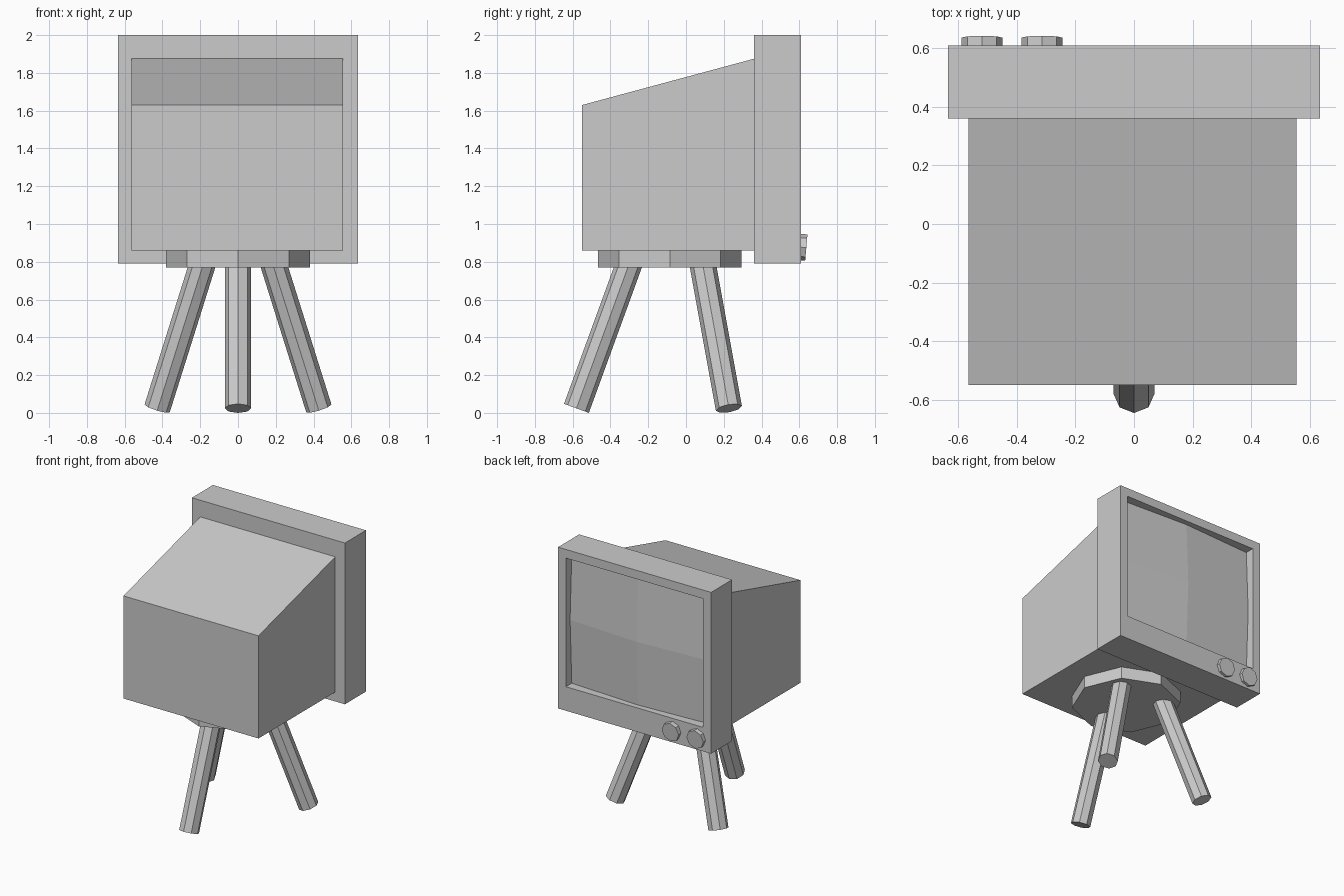
import bpy, bmesh, math
from mathutils import Vector, Matrix

if "Cube" in bpy.data.objects:
    bpy.data.objects.remove(bpy.data.objects["Cube"])


def finish(name, bm):
    bmesh.ops.recalc_face_normals(bm, faces=bm.faces)
    mesh = bpy.data.meshes.new(name)
    bm.to_mesh(mesh)
    bm.free()
    obj = bpy.data.objects.new(name, mesh)
    bpy.context.collection.objects.link(obj)
    return obj


def octagon_rod(name, start, end, radius):
    """Eight-sided cylinder between two points, corners on its local axes."""
    start, end = Vector(start), Vector(end)
    axis = end - start
    z = axis.normalized()
    x = Vector((1, 0, 0))
    x = (x - z * x.dot(z)).normalized()
    y = z.cross(x)
    bm = bmesh.new()
    rings = []
    for c in (start, end):
        rings.append([bm.verts.new(c + radius * (x * math.cos(i * math.pi / 4)
                                                 + y * math.sin(i * math.pi / 4)))
                      for i in range(8)])
    for r in rings:
        bm.faces.new(r)
    for i in range(8):
        j = (i + 1) % 8
        bm.faces.new((rings[0][i], rings[0][j], rings[1][j], rings[1][i]))
    return finish(name, bm)


# Cabinet body: side profile (y, z) extruded across x
bm = bmesh.new()
profile = [(-0.55, 0.86), (0.36, 0.86), (0.36, 1.875), (-0.55, 1.63)]
side = bm.faces.new([bm.verts.new((-0.565, y, z)) for y, z in profile])
ext = bmesh.ops.extrude_face_region(bm, geom=[side])
bmesh.ops.translate(bm, vec=(1.12, 0, 0),
                    verts=[v for v in ext["geom"] if isinstance(v, bmesh.types.BMVert)])
if not side.is_valid or len(bm.faces) < 6:
    bm.faces.new([v for v in bm.verts if v.co.x < 0])
finish("cabinet_body", bm)

# Screen frame: rectangular loops (half width, y, bottom, top) bridged in order
bm = bmesh.new()
loops = []
for w, y, z0, z1 in [(0.635, 0.36, 0.79, 2.0), (0.635, 0.61, 0.79, 2.0),
                     (0.57, 0.61, 0.97, 1.935), (0.57, 0.54, 0.97, 1.935)]:
    loops.append([bm.verts.new(p) for p in
                  [(-w, y, z0), (w, y, z0), (w, y, z1), (-w, y, z1)]])
bm.faces.new(loops[0])
for a, b in zip(loops, loops[1:]):
    for i in range(4):
        j = (i + 1) % 4
        bm.faces.new((a[i], a[j], b[j], b[i]))
finish("screen_frame", bm)

# Bulged screen: 2 x 2 panels rising to the middle
bm = bmesh.new()
grid = [[bm.verts.new((0.57 * u, 0.54 + 0.03 * (1 - abs(u)) + 0.02 * (1 - abs(v)),
                       1.4525 + 0.4825 * v)) for u in (1, 0, -1)] for v in (-1, 0, 1)]
for r in range(2):
    for c in range(2):
        bm.faces.new((grid[r][c], grid[r][c + 1], grid[r + 1][c + 1], grid[r + 1][c]))
screen = finish("screen", bm)
if screen.data.polygons[0].normal.y < 0:
    screen.data.flip_normals()

# Control knobs, tilted slightly downwards
tilt = Vector((0, math.cos(math.radians(5)), -math.sin(math.radians(5))))
for i, x in enumerate((-0.52, -0.315)):
    face = Vector((x, 0.637, 0.875))
    octagon_rod(f"knob_{i + 1}", face - tilt * 0.06, face, 0.07)

# Stand plate and three splayed legs
octagon_rod("stand_plate", (0, -0.085, 0.77), (0, -0.085, 0.86), 0.38)
for name, foot, top in [("front_leg", (0, -0.58, 0.024), (0, -0.297, 0.80)),
                        ("back_leg_right", (0.428, 0.227, 0.024), (0.184, 0.086, 0.80)),
                        ("back_leg_left", (-0.428, 0.227, 0.024), (-0.184, 0.086, 0.80))]:
    octagon_rod(name, foot, top, 0.07)
